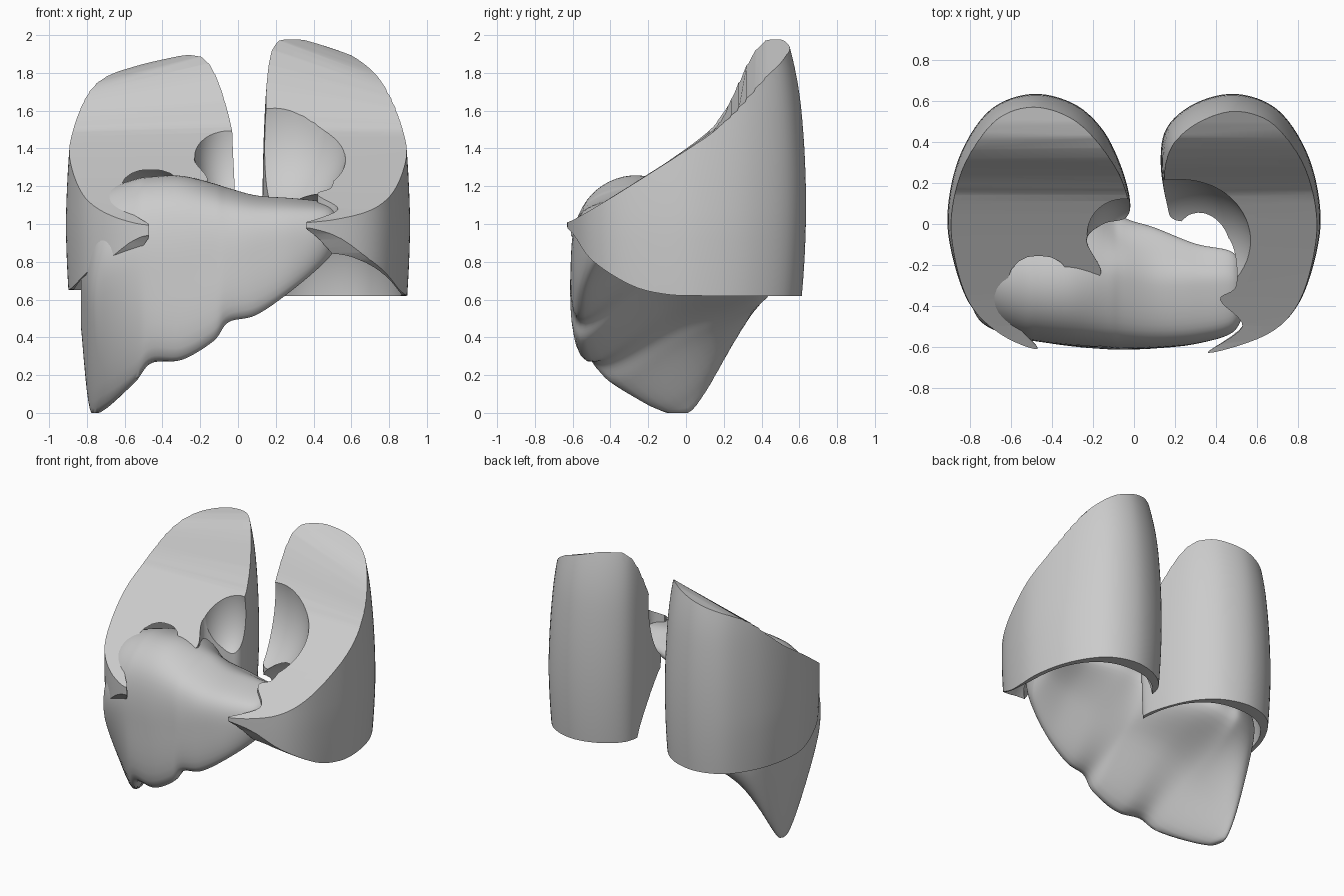
import bpy, bmesh

if "Cube" in bpy.data.objects:
    bpy.data.objects.remove(bpy.data.objects["Cube"])


def spline(pts, steps, closed):
    # Catmull-Rom interpolation of equal-length tuples
    n, out = len(pts), []
    for i in range(n if closed else n - 1):
        idx = [i - 1, i, i + 1, i + 2]
        idx = [k % n if closed else min(max(k, 0), n - 1) for k in idx]
        a, b, c, d = (pts[k] for k in idx)
        for s in range(steps):
            t = s / steps
            out.append(tuple(0.5 * (2 * q + (r - p) * t + (2 * p - 5 * q + 4 * r - w) * t * t
                                    + (3 * q - p - 3 * r + w) * t ** 3)
                             for p, q, r, w in zip(a, b, c, d)))
    if not closed:
        out.append(tuple(pts[-1]))
    return out


def loft(name, rings):
    # closed solid through a list of equal rings
    bm = bmesh.new()
    vs = [[bm.verts.new(p) for p in ring] for ring in rings]
    n = len(vs[0])
    for a, b in zip(vs, vs[1:]):
        for i in range(n):
            j = (i + 1) % n
            bm.faces.new((a[i], a[j], b[j], b[i]))
    caps = [bm.faces.new(vs[0]), bm.faces.new(vs[-1])]
    bmesh.ops.triangulate(bm, faces=caps)
    bmesh.ops.recalc_face_normals(bm, faces=bm.faces)
    me = bpy.data.meshes.new(name)
    bm.to_mesh(me)
    bm.free()
    ob = bpy.data.objects.new(name, me)
    bpy.context.collection.objects.link(ob)
    return ob


def ellipsoid(center, radii, power=2):
    # power above 2 gives a boxier, fuller dome
    bpy.ops.mesh.primitive_uv_sphere_add(segments=64, ring_count=32, location=center)
    ob = bpy.context.object
    for v in ob.data.vertices:
        v.co = v.co / sum(abs(c) ** power for c in v.co) ** (1 / power)
    ob.scale = radii
    return ob


def activate(ob):
    bpy.ops.object.select_all(action='DESELECT')
    ob.select_set(True)
    bpy.context.view_layer.objects.active = ob


def boolean(ob, cutter, op):
    cutter.hide_render = True
    activate(ob)
    m = ob.modifiers.new("cut", 'BOOLEAN')
    m.operation, m.object, m.solver = op, cutter, 'EXACT'
    bpy.ops.object.modifier_apply(modifier=m.name)
    bpy.data.objects.remove(cutter, do_unlink=True)


def smooth(ob, angle):
    activate(ob)
    bpy.ops.object.shade_smooth_by_angle(angle=angle)


# shared rib-side outline of both lower lobes, seen from above
LATERAL = [(.65, -.54), (.81, -.38), (.9, -.1), (.905, .12),
           (.84, .36), (.7, .56), (.5, .635), (.3, .59)]


def lower_lobe(name, side, medial, top, bottom, tip, dome, heart):
    # column tapering towards the top
    plan = spline(LATERAL + medial, 6, True)
    rings = []
    for k in range(25):
        z = .5 + k * .07
        s = 1 - .055 * ((z - 1.1) / .6) ** 2 - .25 * max(0, z - 1.6) ** 2
        rib = s - .07 * max(0, z - 1)
        rings.append([(side * (.45 + (x - .45) * (rib if x > .45 else s)), y * s, z)
                      for x, y in plan])
    ob = loft(name, rings)
    # slanted upper fissure and curved lower border
    low = spline([(.75, bottom), (.1, bottom), (-.12, bottom + .01), (-.3, bottom + .06),
                  (-.5, .81), (-.6, tip - .03), (-.7, tip + .06)], 4, False)
    front = [(-.7, tip + .065), (-.6, tip + .04)]
    inner = spline(front + [(.05, 1.44), (.2, 1.6), (.42, top), (.75, top + .03)], 5, False)
    outer = spline(front + [(.05, 1.42), (.2, 1.53), (.42, 1.68), (.75, top - .2)], 5, False)
    wedge = loft("wedge", [[(side * x, y, z) for y, z in low + p] for x, p in ((-.05, inner), (1, outer))])
    boolean(ob, wedge, 'INTERSECT')
    # diaphragm hollow below, heart impression in the middle
    boolean(ob, ellipsoid(*dome), 'DIFFERENCE')
    boolean(ob, ellipsoid(*heart), 'DIFFERENCE')
    smooth(ob, .6)


lower_lobe("lung_lobe_left_of_view", -1,
           [(.16, .47), (.07, .3), (.02, .12), (.04, .03), (.15, 0), (.23, -.08), (.16, -.24),
            (.28, -.3), (.5, -.33), (.58, -.47), (.47, -.61)],
           1.95, .65, .96, ((-.46, -.02, .55), (.41, .55, .75), 2.35), ((-.05, -.06, 1.4), (.18, .19, .32)))
lower_lobe("lung_lobe_right_of_view", 1,
           [(.16, .47), (.13, .3), (.16, .1), (.2, .02), (.37, 0), (.48, -.1), (.5, -.3),
            (.42, -.37), (.53, -.5), (.36, -.63)],
           2.07, .62, .98, ((.46, -.03, .5), (.41, .56, .66), 2.3), ((.2, -.15, 1.5), (.4, .38, .47)))

# liver stations: x, then (y, z) of lower edge, front, top, back, underside hollow
STATIONS = [
    (-.83, -.12, .45, -.22, .68, -.1, .88, .1, .72, .06, .5),
    (-.785, -.08, .06, -.4, .6, -.15, 1.04, .28, .7, .1, .14),
    (-.71, -.2, .05, -.49, .7, -.2, 1.17, .38, .66, .09, .16),
    (-.55, -.41, .17, -.555, .75, -.22, 1.235, .45, .65, -.02, .36),
    (-.46, -.49, .27, -.575, .75, -.24, 1.25, .44, .66, -.04, .47),
    (-.3, -.53, .28, -.595, .75, -.25, 1.255, .38, .72, -.08, .57),
    (-.13, -.56, .38, -.605, .8, -.25, 1.215, .13, .84, -.18, .66),
    (-.05, -.56, .48, -.61, .8, -.26, 1.19, .03, .95, -.22, .7),
    (.1, -.56, .52, -.605, .85, -.3, 1.15, -.02, 1.0, -.25, .78),
    (.3, -.54, .66, -.585, .9, -.3, 1.135, -.1, 1.02, -.3, .87),
    (.48, -.47, .82, -.53, .95, -.3, 1.11, -.14, 1.03, -.3, .94),
    (.54, -.38, .93, -.42, .98, -.32, 1.05, -.24, 1.02, -.32, .98)]
rings = []
for x, ye, ze, yf, zf, yt, zt, yb, zb, yv, zv in spline(STATIONS, 7, False):
    shoulder = (yf + .2 * (yt - yf), zf + .74 * (zt - zf))
    rear = (yt + .6 * (yb - yt), zt - .3 * (zt - zb))
    section = [(ye, ze), (yf, zf), shoulder, (yt, zt), rear, (yb, zb), (yv, zv)]
    rings.append([(x, y, max(z, 0)) for y, z in spline(section, 8, True)])
liver = loft("liver", rings)
smooth(liver, .9)
